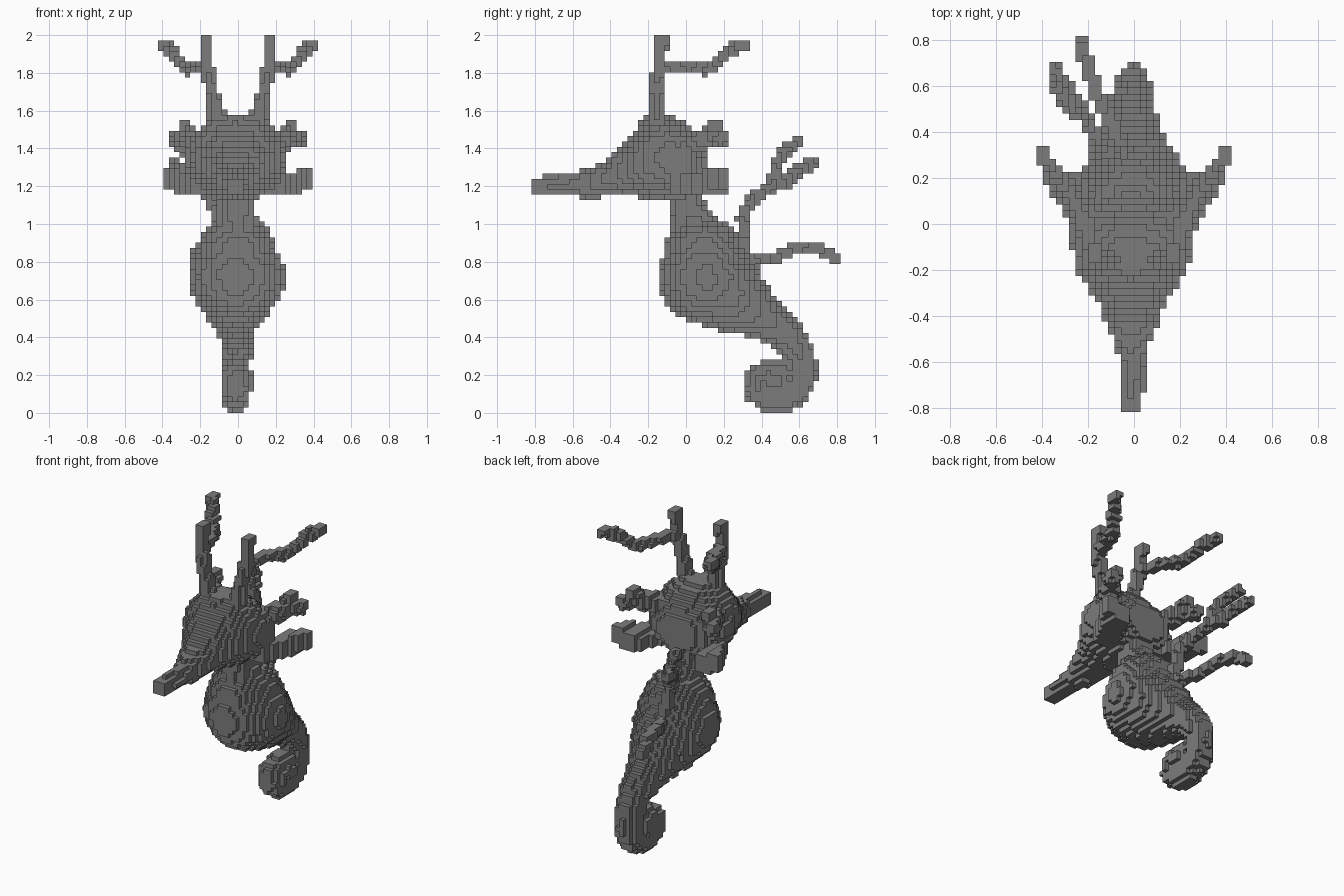
import bpy
import bmesh
import math
from mathutils import Vector

cube = bpy.data.objects.get("Cube")
if cube:
    bpy.data.objects.remove(cube)

H = 2 / 71                      # edge of one block
LIMITS = ((-15, 15), (-29, 29), (0, 71))
MID = -0.008                    # middle plane of head and body

grey = bpy.data.materials.new("stone_grey")
grey.use_nodes = True
colour = (0.2, 0.2, 0.2, 1)
grey.diffuse_color = colour
grey.node_tree.nodes["Principled BSDF"].inputs["Base Color"].default_value = colour

taken = set()
parts = {}


def block_range(lo, hi, axis):
    a, b = LIMITS[axis]
    return range(max(a, math.floor(lo / H)), min(b, math.ceil(hi / H)))


def fill(cells, low, high, inside):
    """Collect the blocks in a box whose centres pass a test."""
    for i in block_range(low[0], high[0], 0):
        for j in block_range(low[1], high[1], 1):
            for k in block_range(low[2], high[2], 2):
                p = Vector((i + 0.5, j + 0.5, k + 0.5)) * H
                if inside(p):
                    cells.add((i, j, k))


def tube(cells, path):
    """Tapered round tube through (x, y, z, radius) points."""
    for first, last in zip(path, path[1:]):
        a, b = Vector(first[:3]), Vector(last[:3])
        ra, rb = first[3], last[3]
        r = max(ra, rb)
        axis = b - a
        low = [min(u, v) - r for u, v in zip(a, b)]
        high = [max(u, v) + r for u, v in zip(a, b)]

        def inside(p):
            t = min(1, max(0, (p - a).dot(axis) / axis.length_squared))
            return (p - a - axis * t).length < ra + (rb - ra) * t

        fill(cells, low, high, inside)


def loft(cells, stations):
    """Oval sections along y through (y, bottom, top, half width) stations."""
    for first, last in zip(stations, stations[1:]):
        def inside(p):
            t = (p.y - first[0]) / (last[0] - first[0])
            if not 0 <= t < 1:
                return False
            bottom, top, wide = (u + (v - u) * t for u, v in zip(first[1:], last[1:]))
            up = (2 * p.z - top - bottom) / (top - bottom)
            return ((p.x - MID) / wide) ** 2 + up ** 2 < 1

        fill(cells, (-0.3, first[0], 1.1), (0.3, last[0], 1.6), inside)


def add_part(name, cells):
    parts[name] = cells - taken
    taken.update(cells)


def central(path):
    return [(MID, y, z, r) for y, z, r in path]


def limb(path, r=0.034, side=1):
    return [(x * side, y, z, r) for x, y, z in path]


# Body with neck and belly
body = set()
tube(body, central([(-0.01, 1.16, 0.09), (0.04, 1.0, 0.115), (0.09, 0.84, 0.21),
                    (0.11, 0.72, 0.255), (0.21, 0.64, 0.21), (0.31, 0.575, 0.165),
                    (0.42, 0.495, 0.12)]))
add_part("body", body)

# Curled tail
tail = set()
tube(tail, central([(0.42, 0.495, 0.12), (0.54, 0.41, 0.092), (0.61, 0.3, 0.08),
                    (0.62, 0.2, 0.075), (0.59, 0.12, 0.075), (0.52, 0.075, 0.075),
                    (0.44, 0.075, 0.075), (0.385, 0.12, 0.08), (0.39, 0.18, 0.08),
                    (0.44, 0.215, 0.07), (0.51, 0.21, 0.065)]))
tube(tail, central([(0.44, 0.18, 0.085), (0.47, 0.16, 0.085)]))
add_part("tail", tail)

# Snout and cone-shaped head
snout = set()
loft(snout, [(-0.82, 1.15, 1.245, 0.05), (-0.74, 1.145, 1.255, 0.05),
             (-0.6, 1.145, 1.265, 0.055), (-0.5, 1.13, 1.305, 0.085),
             (-0.42, 1.145, 1.345, 0.115)])
add_part("snout", snout)
head = set()
loft(head, [(-0.42, 1.145, 1.345, 0.115), (-0.36, 1.15, 1.41, 0.14),
            (-0.28, 1.145, 1.49, 0.19), (-0.2, 1.13, 1.58, 0.24),
            (-0.1, 1.12, 1.585, 0.265), (0, 1.12, 1.535, 0.265),
            (0.06, 1.15, 1.47, 0.22), (0.1, 1.19, 1.42, 0.14)])
add_part("head", head)

# Paired antlers, cheek fins and coral-like upper fins
for side, label in ((1, "left"), (-1, "right")):
    antler = set()
    tube(antler, limb([(0.1, -0.155, 1.5), (0.12, -0.155, 1.63)], 0.045, side))
    tube(antler, limb([(0.12, -0.155, 1.62), (0.14, -0.155, 1.72),
                       (0.165, -0.145, 1.84), (0.165, -0.125, 1.99)], 0.036, side))
    tube(antler, limb([(0.17, -0.14, 1.84), (0.21, 0.0, 1.835), (0.26, 0.1, 1.82),
                       (0.31, 0.18, 1.865), (0.35, 0.23, 1.92),
                       (0.4, 0.3, 1.945)], side=side))
    add_part(label + "_antler", antler)

    upper = set()
    tube(upper, limb([(0.18, 0.0, 1.41), (0.26, 0.09, 1.45)], 0.06, side))
    tube(upper, limb([(0.26, 0.09, 1.45), (0.33, 0.19, 1.455)], 0.042, side))
    tube(upper, limb([(0.26, 0.09, 1.46), (0.28, 0.165, 1.525)], 0.04, side))
    add_part(label + "_upper_fin", upper)

    cheek = set()

    def in_cheek(p):
        x = abs(p.x)
        return (p.x * side > 0.14 + 0.35 * max(0, p.y)
                and x < 0.285 + 0.55 * p.y
                and x < 0.41 - 1.2 * max(0, 1.22 - p.z)
                and p.z < 1.17 + 0.35 * x)

    fill(cheek, (-0.42, -0.08, 1.16), (0.42, 0.215, 1.295), in_cheek)
    add_part(label + "_cheek_fin", cheek)

# Branching back fins, on one side only
lower = set()
tube(lower, limb([(-0.05, 0.33, 0.8), (-0.11, 0.47, 0.82), (-0.17, 0.58, 0.88),
                  (-0.2, 0.69, 0.875), (-0.235, 0.8, 0.815)]))
add_part("lower_back_fin", lower)
branch = set()
tube(branch, limb([(-0.04, 0.3, 0.84), (-0.08, 0.31, 0.95), (-0.1, 0.3, 1.04),
                   (-0.15, 0.35, 1.13), (-0.21, 0.46, 1.2), (-0.25, 0.48, 1.33),
                   (-0.29, 0.53, 1.39), (-0.33, 0.59, 1.43)]))
tube(branch, limb([(-0.21, 0.46, 1.2), (-0.26, 0.55, 1.23), (-0.3, 0.6, 1.3),
                   (-0.34, 0.67, 1.315)]))
add_part("upper_back_fin", branch)

# Outer skin of blocks for every part
for name, cells in parts.items():
    bm = bmesh.new()
    corners = {}

    def corner(c):
        if c not in corners:
            corners[c] = bm.verts.new(Vector(c) * H)
        return corners[c]

    for cell in sorted(cells):
        for axis in range(3):
            u, v = (axis + 1) % 3, (axis + 2) % 3
            for step in (0, 1):
                beside = list(cell)
                beside[axis] += 2 * step - 1
                if tuple(beside) in taken:
                    continue
                ring = []
                for du, dv in ((0, 0), (1, 0), (1, 1), (0, 1)):
                    c = list(cell)
                    c[axis] += step
                    c[u] += du
                    c[v] += dv
                    ring.append(corner(tuple(c)))
                bm.faces.new(ring if step else ring[::-1])
    mesh = bpy.data.meshes.new(name)
    bm.to_mesh(mesh)
    bm.free()
    mesh.materials.append(grey)
    bpy.context.collection.objects.link(bpy.data.objects.new(name, mesh))
